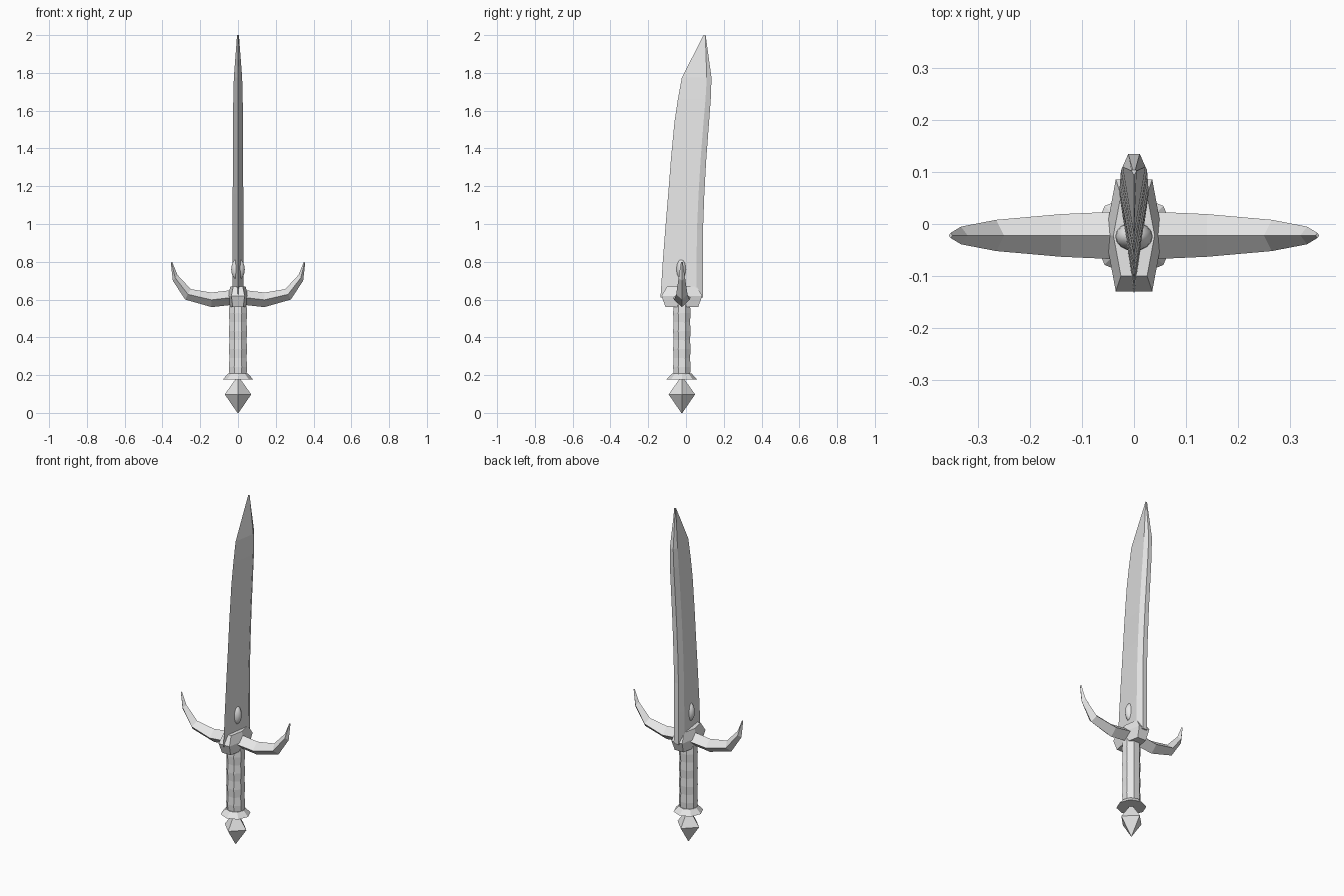
import bpy, bmesh, math

if "Cube" in bpy.data.objects:
    bpy.data.objects.remove(bpy.data.objects["Cube"])

steel = bpy.data.materials.new("light grey steel")
steel.diffuse_color = (0.8, 0.8, 0.8, 1)
steel.use_nodes = True
steel.node_tree.nodes["Principled BSDF"].inputs["Base Color"].default_value = steel.diffuse_color
CY = -0.022  # grip axis in y


def finish(name, bm):
    bmesh.ops.recalc_face_normals(bm, faces=bm.faces)
    me = bpy.data.meshes.new(name)
    bm.to_mesh(me)
    bm.free()
    me.materials.append(steel)
    ob = bpy.data.objects.new(name, me)
    bpy.context.collection.objects.link(ob)
    return ob


def loft(name, rings):
    """Skin a list of equal-length point rings and cap both ends."""
    bm = bmesh.new()
    vs = [[bm.verts.new(p) for p in ring] for ring in rings]
    n = len(vs[0])
    for a, b in zip(vs, vs[1:]):
        for i in range(n):
            j = (i + 1) % n
            bm.faces.new((a[i], a[j], b[j], b[i]))
    bm.faces.new(vs[0])
    bm.faces.new(vs[-1])
    return finish(name, bm)


def ring(n, rx, ry, z, turn=0.0):
    return [(rx * math.cos(turn + math.tau * i / n),
             CY + ry * math.sin(turn + math.tau * i / n), z) for i in range(n)]


# Blade: sharp front edge, thick ridge near the back, bevelled spine
# (z, edge y, spine y, half thickness)
stations = [(0.61, -0.135, 0.09, 0.028), (0.80, -0.123, 0.09, 0.028),
            (0.97, -0.11, 0.09, 0.028), (1.16, -0.094, 0.097, 0.028),
            (1.34, -0.08, 0.107, 0.027), (1.54, -0.061, 0.122, 0.026),
            (1.66, -0.043, 0.131, 0.025), (1.775, -0.022, 0.135, 0.022),
            (2.0, 0.093, 0.104, 0.005)]
blade = []
for z, e, s, t in stations:
    r = s - 0.16 * (s - e)
    blade.append([(0, e, z), (t, r, z), (t * 0.5, s, z), (-t * 0.5, s, z), (-t, r, z)])
loft("blade", blade)

# Guard block: six-sided collar, widest in the middle
outline = [(0.035, -0.108), (0.055, 0), (0.035, 0.108),
           (-0.035, 0.108), (-0.055, 0), (-0.035, -0.108)]
loft("guard_block", [[(x * k, CY + y * k, z) for x, y in outline]
                     for z, k in ((0.56, 0.8), (0.62, 1.0), (0.67, 0.72))])

# Guard arms: diamond section sweeping up to a point
# (upper x, upper z, lower x, lower z, half depth)
arm = [(0.02, 0.65, 0.02, 0.575, 0.046), (0.05, 0.648, 0.05, 0.57, 0.045),
       (0.14, 0.637, 0.14, 0.56, 0.041), (0.25, 0.655, 0.28, 0.60, 0.03),
       (0.32, 0.73, 0.345, 0.70, 0.017), (0.349, 0.80, 0.356, 0.795, 0.005)]
for side, name in ((1, "guard_arm_right"), (-1, "guard_arm_left")):
    loft(name, [[(side * ux, CY, uz), (side * (ux + lx) / 2, CY - d, (uz + lz) / 2),
                 (side * lx, CY, lz), (side * (ux + lx) / 2, CY + d, (uz + lz) / 2)]
                for ux, uz, lx, lz, d in arm])

# Grip: eight-sided with shallow finger swells
grip = []
for i in range(9):
    k = 0.052 if i % 2 else 0.049
    grip.append(ring(8, k, k * 0.96, 0.195 + i * 0.0475, math.pi / 8))
loft("grip", grip)

# Collar under the grip
loft("collar", [ring(8, 0.08, 0.08, 0.178), ring(8, 0.052, 0.052, 0.208)])

# Pommel: four-sided spike
loft("pommel", [ring(4, 0.003, 0.003, 0.0), ring(4, 0.07, 0.07, 0.098),
                ring(4, 0.012, 0.012, 0.18)])

# Oval stud through both faces of the blade
bm = bmesh.new()
bmesh.ops.create_uvsphere(bm, u_segments=16, v_segments=10, radius=1)
for v in bm.verts:
    v.co = (v.co.x * 0.036, -0.024 + v.co.y * 0.028, 0.76 + v.co.z * 0.057)
stud = finish("blade_stud", bm)
for p in stud.data.polygons:
    p.use_smooth = True
